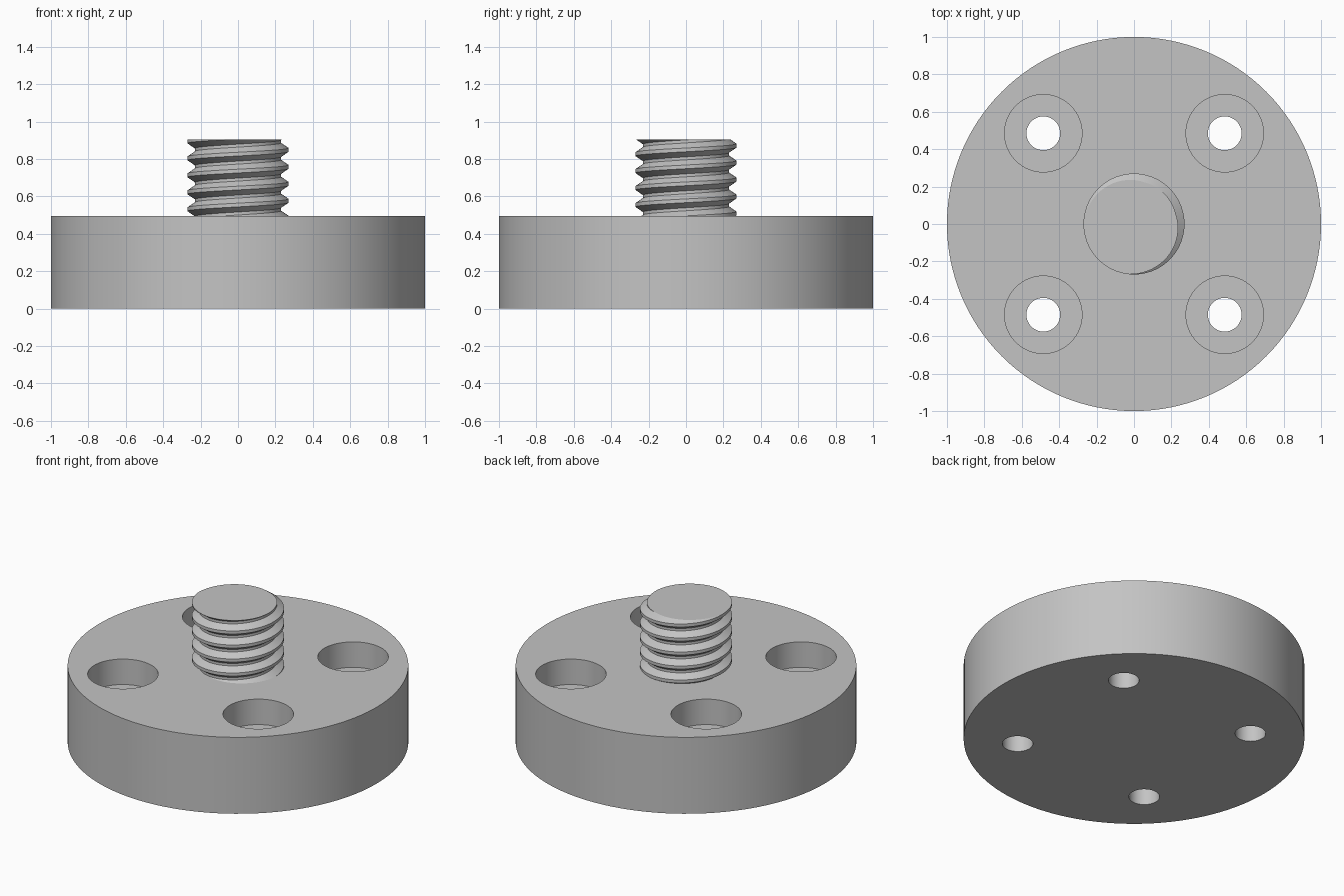
import bpy, bmesh
from math import pi, sin, cos, radians

if "Cube" in bpy.data.objects:
    bpy.data.objects.remove(bpy.data.objects["Cube"], do_unlink=True)

GREY = (0.55, 0.55, 0.55, 1)
metal = bpy.data.materials.new("plain grey")
metal.use_nodes = True
metal.diffuse_color = GREY
metal.node_tree.nodes["Principled BSDF"].inputs["Base Color"].default_value = GREY

BASE_TOP, STUD_TOP = 0.495, 0.905


def make_object(name, bm):
    bmesh.ops.recalc_face_normals(bm, faces=bm.faces)
    mesh = bpy.data.meshes.new(name)
    bm.to_mesh(mesh)
    bm.free()
    mesh.materials.append(metal)
    obj = bpy.data.objects.new(name, mesh)
    bpy.context.collection.objects.link(obj)
    return obj


def activate(obj):
    bpy.ops.object.select_all(action='DESELECT')
    obj.select_set(True)
    bpy.context.view_layer.objects.active = obj


def lathe(bm, profile, steps, cx=0, cy=0):
    """Closed solid of revolution from (radius, z) points."""
    rings = [[bm.verts.new((cx + r * cos(2 * pi * i / steps),
                            cy + r * sin(2 * pi * i / steps), z))
              for i in range(steps)] for r, z in profile]
    for a, b in zip(rings, rings[1:]):
        for i in range(steps):
            j = (i + 1) % steps
            bm.faces.new((a[i], a[j], b[j], b[i]))
    bm.faces.new(rings[0][::-1])
    bm.faces.new(rings[-1])


# Round base
bm = bmesh.new()
lathe(bm, [(1, 0), (1, BASE_TOP)], 128)
base = make_object("base_disc", bm)

# Four counterbored screw holes
bm = bmesh.new()
for sx in (-1, 1):
    for sy in (-1, 1):
        lathe(bm, [(0.09, -0.1), (0.09, 0.33), (0.207, 0.33), (0.207, 0.6)],
              64, 0.485 * sx, 0.485 * sy)
cutter = make_object("hole_cutter", bm)
cutter.hide_render = True
cut = base.modifiers.new("screw_holes", 'BOOLEAN')
cut.operation = 'DIFFERENCE'
cut.solver = 'EXACT'
cut.object = cutter
activate(base)
bpy.ops.object.modifier_apply(modifier=cut.name)
bpy.data.objects.remove(cutter, do_unlink=True)

# Threaded stud: a helical ribbon, trimmed flat at both ends
PITCH, STEPS = 0.0907, 72
MAJOR, MINOR = 0.27, 0.23
CREST, ROOT = 0.010, 0.008          # half widths of the flats
section = [(MAJOR, -CREST), (MAJOR, CREST),
           (MINOR, PITCH / 2 - ROOT), (MINOR, PITCH / 2 + ROOT)]
bm = bmesh.new()
columns = []
for i in range(-7 * STEPS, 3 * STEPS + 1):
    a = radians(225) + 2 * pi * i / STEPS
    z = STUD_TOP + PITCH * i / STEPS
    columns.append([bm.verts.new((r * cos(a), r * sin(a), z + dz))
                    for r, dz in section])
for i in range(len(columns) - STEPS - 1):
    left = columns[i] + [columns[i + STEPS][0]]
    right = columns[i + 1] + [columns[i + STEPS + 1][0]]
    for k in range(len(section)):
        bm.faces.new((left[k], right[k], right[k + 1], left[k + 1]))
for height, up in ((STUD_TOP, 1), (BASE_TOP - 0.01, -1)):
    trim = bmesh.ops.bisect_plane(
        bm, geom=bm.verts[:] + bm.edges[:] + bm.faces[:], dist=1e-6,
        plane_co=(0, 0, height), plane_no=(0, 0, up), clear_outer=True)
    rim = [e for e in trim["geom_cut"] if isinstance(e, bmesh.types.BMEdge)]
    bmesh.ops.contextual_create(bm, geom=rim)
loose = [v for v in bm.verts if not v.link_faces]
bmesh.ops.delete(bm, geom=loose, context='VERTS')
stud = make_object("threaded_stud", bm)

# Smooth round walls, sharp rims
for obj in (base, stud):
    activate(obj)
    bpy.ops.object.shade_smooth_by_angle(angle=radians(30))
